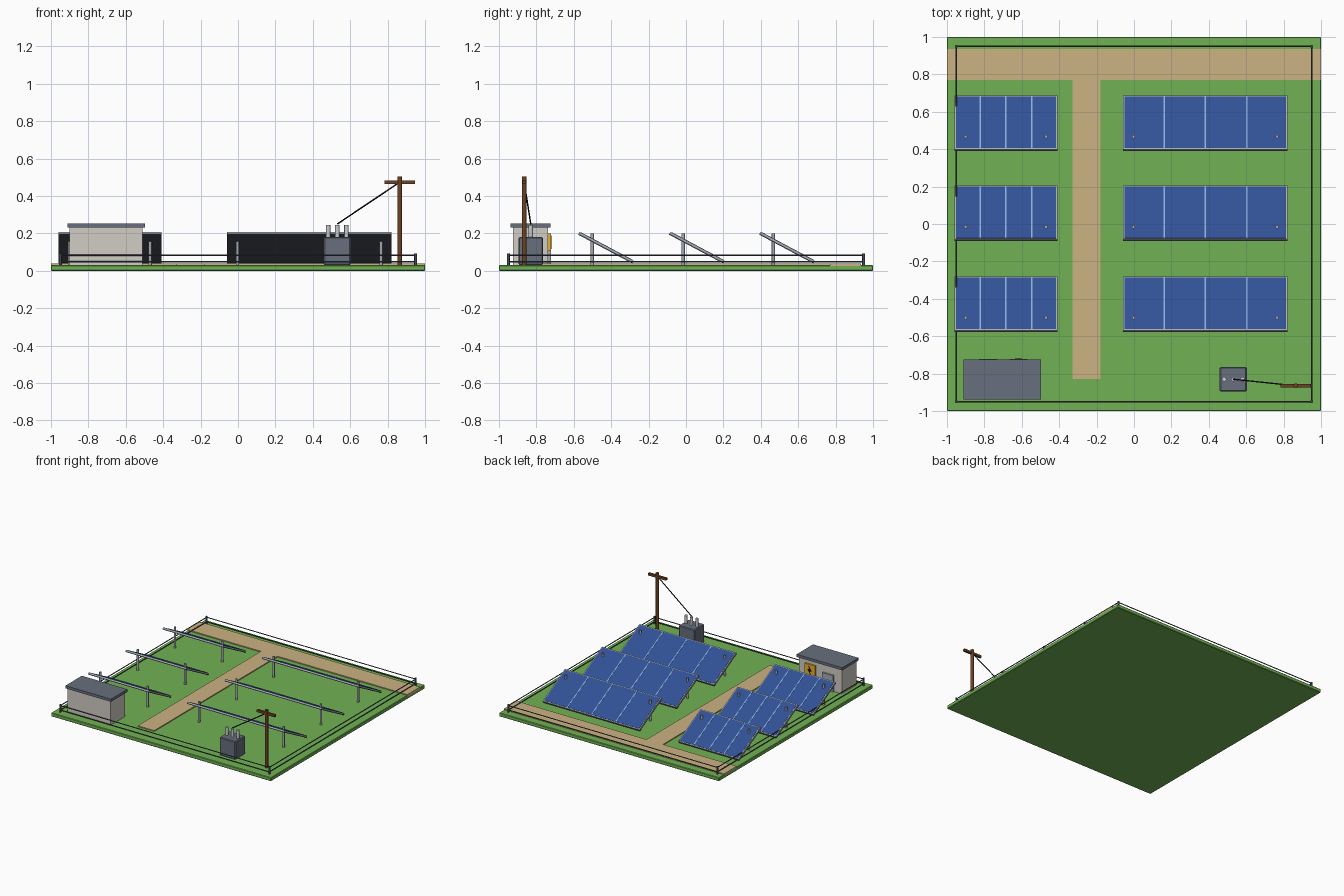
import bpy, bmesh, math
from mathutils import Vector, Matrix

if "Cube" in bpy.data.objects:
    bpy.data.objects.remove(bpy.data.objects["Cube"])


def mat(name, r, g, b):
    m = bpy.data.materials.new(name)
    m.diffuse_color = [(c / 255) ** 2.2 for c in (r, g, b)] + [1]
    m.use_nodes = True
    m.node_tree.nodes["Principled BSDF"].inputs["Base Color"].default_value = m.diffuse_color
    return m


GRASS = mat("grass", 112, 176, 84)
DIRT = mat("dirt", 202, 178, 130)
BLUE = mat("solar_blue", 52, 82, 148)
LINE = mat("cell_line", 135, 175, 220)
SILVER = mat("silver", 165, 170, 178)
DARK = mat("dark_grey", 72, 77, 84)
FENCE = mat("fence_grey", 70, 75, 85)
WALL = mat("wall", 208, 204, 196)
SLATE = mat("slate", 104, 111, 124)
WOOD = mat("wood", 108, 68, 40)
YELLOW = mat("yellow", 235, 178, 45)
BLACK = mat("black", 30, 30, 32)
PORCELAIN = mat("porcelain", 200, 203, 207)


def finish(name, bm, m):
    me = bpy.data.meshes.new(name)
    bm.to_mesh(me)
    bm.free()
    me.materials.append(m)
    ob = bpy.data.objects.new(name, me)
    bpy.context.collection.objects.link(ob)
    return ob


def box(name, lo, hi, m, bevel=0, xf=None):
    """Box between two corners, optionally bevelled and transformed."""
    lo, hi = Vector(lo), Vector(hi)
    bm = bmesh.new()
    bmesh.ops.create_cube(bm, size=1, matrix=Matrix.Translation((lo + hi) / 2)
                          @ Matrix.Diagonal((hi - lo).to_4d()))
    if bevel:
        bmesh.ops.bevel(bm, geom=bm.edges[:], offset=bevel, segments=1,
                        affect='EDGES', profile=0.5)
    if xf:
        bm.transform(xf)
    return finish(name, bm, m)


def rod(name, a, b, r, m, sides=12, r2=None):
    """Cylinder or cone from point a to point b."""
    a, b = Vector(a), Vector(b)
    bm = bmesh.new()
    rot = (b - a).to_track_quat('Z', 'Y').to_matrix().to_4x4()
    bmesh.ops.create_cone(bm, cap_ends=True, segments=sides, radius1=r,
                          radius2=r if r2 is None else r2, depth=(b - a).length,
                          matrix=Matrix.Translation((a + b) / 2) @ rot)
    for f in bm.faces:
        f.smooth = len(f.verts) == 4
    for e in bm.edges:
        e.smooth = all(f.smooth for f in e.link_faces)
    return finish(name, bm, m)


# Ground slab and T-shaped dirt road
G = 0.03
box("ground", (-1, -1, 0), (1, 1, G), GRASS, 0.004)
box("cross_road", (-1, 0.77, 0.02), (1, 0.935, 0.038), DIRT)
box("middle_road", (-0.33, -0.83, 0.02), (-0.18, 0.77, 0.038), DIRT)

# Fence: corner posts and two rails per side
F = 0.95
corners = [(-F, -F), (F, -F), (F, F), (-F, F)]
for i, (x, y) in enumerate(corners):
    rod(f"fence_post_{i}", (x, y, G), (x, y, 0.092), 0.008, FENCE, 8)
    nx, ny = corners[(i + 1) % 4]
    for j, z in enumerate((0.047, 0.083)):
        rod(f"fence_rail_{i}_{j}", (x, y, z), (nx, ny, z), 0.004, FENCE, 6)


# Solar tables: tilted frame, dark back, cells, dividers and two posts
def solar_table(tag, x0, x1, yc, posts):
    xf = (Matrix.Translation(((x0 + x1) / 2, yc, 0.124))
          @ Matrix.Rotation(math.radians(-28), 4, 'X'))
    w, h = (x1 - x0) / 2, 0.164
    box(f"panel_back_{tag}", (-w, -h, -0.009), (w, h, -0.003), DARK, 0, xf)
    box(f"panel_frame_{tag}", (-w, -h, -0.003), (w, h, 0.007), SILVER, 0, xf)
    e = 0.008
    box(f"panel_cells_{tag}", (-w + e, -h + e, 0), (w - e, h - e, 0.0085), BLUE, 0, xf)
    for k in (-1, 0, 1):
        x = k * w / 2
        box(f"panel_divider_{tag}_{k + 1}", (x - 0.004, -h + e, 0),
            (x + 0.004, h - e, 0.0095), LINE, 0, xf)
    for k, x in enumerate(posts):
        rod(f"panel_post_{tag}_{k}", (x, yc - 0.073, G), (x, yc - 0.073, 0.2), 0.009, SILVER)


for i, yc in enumerate((-0.428, 0.058, 0.54)):
    solar_table(f"left_{i}", -0.96, -0.41, yc, (-0.90, -0.47))
    solar_table(f"right_{i}", -0.058, 0.822, yc, (-0.003, 0.765))

# Control building with door and hazard sign on its rear wall
box("building_walls", (-0.90, -0.925, G), (-0.51, -0.737, 0.232), WALL)
box("building_roof", (-0.912, -0.938, 0.23), (-0.498, -0.725, 0.252), SLATE)
box("building_door", (-0.83, -0.74, G), (-0.73, -0.722, 0.165), SILVER)
box("hazard_sign", (-0.665, -0.74, 0.105), (-0.57, -0.722, 0.2), YELLOW)
bm = bmesh.new()
bolt = [(0.008, 0.036), (-0.02, -0.006), (-0.002, -0.006),
        (-0.01, -0.036), (0.02, 0.008), (0.002, 0.008)]
face = bm.faces.new([bm.verts.new((-0.6175 + x, -0.7225, 0.1525 + z)) for x, z in bolt])
ext = bmesh.ops.extrude_face_region(bm, geom=[face])
bmesh.ops.translate(bm, vec=(0, 0.003, 0),
                    verts=[v for v in ext["geom"] if isinstance(v, bmesh.types.BMVert)])
bmesh.ops.recalc_face_normals(bm, faces=bm.faces[:])
finish("hazard_bolt", bm, BLACK)

# Transformer with three insulators
box("transformer", (0.458, -0.895, G), (0.603, -0.765, 0.18), SLATE, 0.006)
for i, x in enumerate((0.482, 0.531, 0.58)):
    rod(f"insulator_{i}", (x, -0.83, 0.175), (x, -0.83, 0.245), 0.012, PORCELAIN)

# Utility pole, crossarm and wire
rod("pole", (0.865, -0.865, G), (0.865, -0.865, 0.503), 0.013, WOOD)
box("crossarm", (0.782, -0.874, 0.464), (0.946, -0.856, 0.483), WOOD)
rod("wire", (0.531, -0.83, 0.25), (0.865, -0.865, 0.474), 0.004, BLACK, 6)
